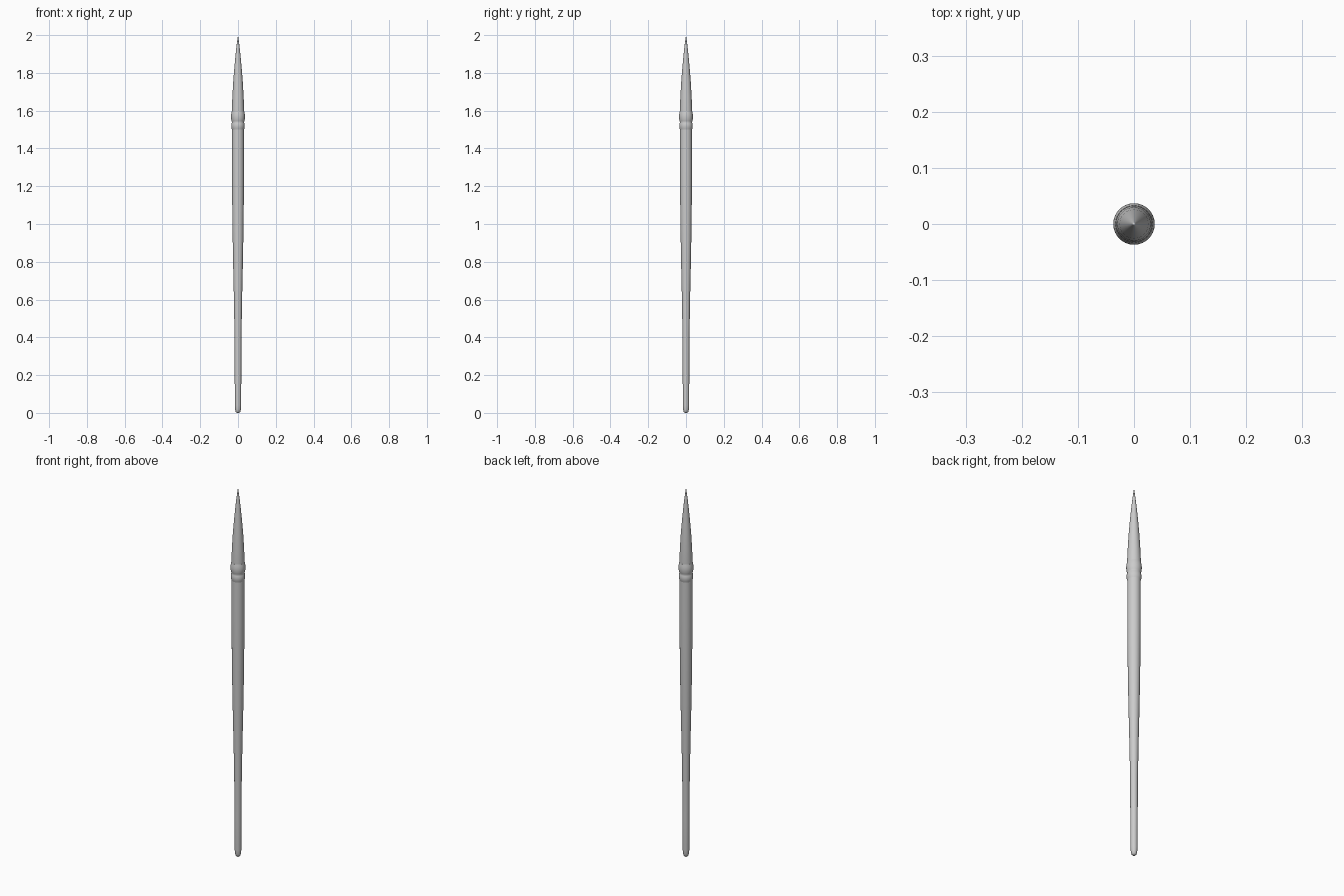
import bpy, bmesh, math

if "Cube" in bpy.data.objects:
    bpy.data.objects.remove(bpy.data.objects["Cube"])

SIDES = 32

def lathe(name, profile):
    """Spin (radius, z) points around z; close open ends."""
    bm = bmesh.new()
    rings = []
    for r, z in profile:
        if r == 0:
            rings.append([bm.verts.new((0, 0, z))])
        else:
            rings.append([bm.verts.new((r * math.cos(2 * math.pi * i / SIDES),
                                        r * math.sin(2 * math.pi * i / SIDES), z))
                          for i in range(SIDES)])
    for a, b in zip(rings, rings[1:]):
        for i in range(SIDES):
            j = (i + 1) % SIDES
            if len(a) == 1:
                bm.faces.new((a[0], b[j], b[i]))
            elif len(b) == 1:
                bm.faces.new((a[i], a[j], b[0]))
            else:
                bm.faces.new((a[i], a[j], b[j], b[i]))
    mesh = bpy.data.meshes.new(name)
    bm.to_mesh(mesh)
    bm.free()
    ob = bpy.data.objects.new(name, mesh)
    bpy.context.collection.objects.link(ob)
    bpy.ops.object.select_all(action='DESELECT')
    bpy.context.view_layer.objects.active = ob
    ob.select_set(True)
    bpy.ops.object.shade_smooth_by_angle(angle=math.radians(40))
    return ob

def bulge(z0, z1, r0, r1, steps=8):
    """Rounded bead profile between two heights."""
    return [(r0 + (r1 - r0) * math.sin(math.pi * i / steps), z0 + (z1 - z0) * i / steps)
            for i in range(steps + 1)]

# tapered handle with a rounded end
lathe("handle", [(0, 0), (0.007, 0.001), (0.012, 0.006), (0.015, 0.018), (0.0165, 0.04),
                 (0.0175, 0.2), (0.0185, 0.42), (0.022, 0.62), (0.026, 0.8),
                 (0.029, 0.97), (0.031, 1.15), (0.032, 1.3), (0.032, 1.51), (0, 1.51)])

# two-bead collar
lathe("collar", [(0, 1.5)] + bulge(1.50, 1.54, 0.032, 0.0355)
      + bulge(1.54, 1.597, 0.033, 0.037)[1:] + [(0, 1.597)])

# pointed bristle head
lathe("bristles", [(0, 1.58), (0.0325, 1.58), (0.0325, 1.61), (0.0295, 1.68), (0.0255, 1.75),
                   (0.020, 1.82), (0.0135, 1.89), (0.0075, 1.945), (0.003, 1.98), (0, 2.0)])
